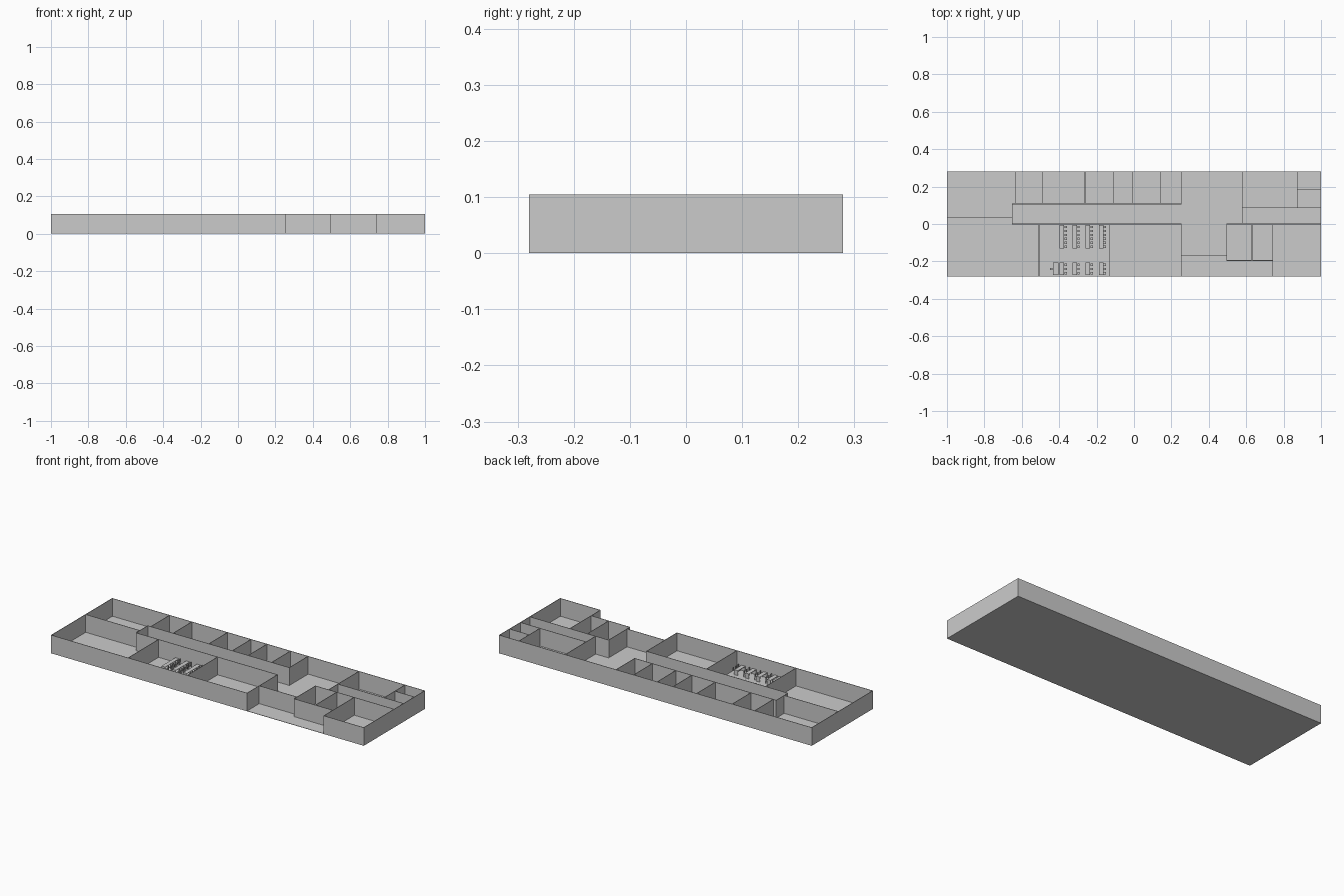
import bpy, bmesh
from mathutils import Matrix, Vector

if "Cube" in bpy.data.objects:
    bpy.data.objects.remove(bpy.data.objects["Cube"])

H = 0.105      # wall height
T = 0.003      # wall thickness
F = 0.002      # floor thickness


def add_box(bm, x0, x1, y0, y1, z0, z1):
    size = Vector((x1 - x0, y1 - y0, z1 - z0))
    mid = Vector((x0 + x1, y0 + y1, z0 + z1)) / 2
    bmesh.ops.create_cube(bm, size=1, matrix=Matrix.Translation(mid) @ Matrix.Diagonal((*size, 1)))


def make(name, boxes):
    bm = bmesh.new()
    for b in boxes:
        add_box(bm, *b)
    mesh = bpy.data.meshes.new(name)
    bm.to_mesh(mesh)
    bm.free()
    obj = bpy.data.objects.new(name, mesh)
    bpy.context.collection.objects.link(obj)
    return obj


def wall_x(x, y0, y1):
    # wall running along y, kept inside the outline
    c = max(-1 + T / 2, min(1 - T / 2, x))
    return (c - T / 2, c + T / 2, y0, y1, 0, H)


def wall_y(y, x0, x1):
    # wall running along x, kept inside the outline
    c = max(-0.28 + T / 2, min(0.28 - T / 2, y))
    return (x0, x1, c - T / 2, c + T / 2, 0, H)


# Floor slab
make("floor", [(-1, 1, -0.28, 0.28, 0, F)])

# Outer walls, open at the front entrance
make("outer_walls", [
    wall_x(-1, -0.28, 0.28), wall_x(1, -0.28, 0.28), wall_y(0.28, -1, 1),
    wall_y(-0.28, -1, 0.255), wall_y(-0.28, 0.743, 1)])

# Corridor walls and the small rooms along the back
make("back_room_walls",
     [wall_x(x, 0.107, 0.28) for x in (-0.633, -0.49, -0.262, -0.112, -0.01, 0.14, 0.253)]
     + [wall_y(0.107, -0.652, 0.255), wall_x(-0.652, 0, 0.107), wall_y(0.035, -1, -0.652)])

# Large rooms along the front
make("front_room_walls",
     [wall_y(0, -0.652, 0.255)] + [wall_x(x, -0.28, 0) for x in (-0.508, -0.13, 0.253)])

# Entrance and right-hand rooms
make("right_room_walls", [
    wall_y(-0.168, 0.253, 0.495), wall_y(0, 0.495, 1), wall_x(0.495, -0.195, 0),
    wall_y(-0.195, 0.495, 0.743), wall_x(0.631, -0.195, 0), wall_x(0.743, -0.28, 0),
    wall_x(0.578, 0, 0.28), wall_y(0.086, 0.578, 1),
    wall_x(0.873, 0.086, 0.28), wall_y(0.185, 0.873, 1)])


def desk(x0, x1, y0, y1):
    # top with two end panels
    return [(x0, x1, y0, y1, 0.029, 0.031),
            (x0, x1, y0, y0 + 0.002, F, 0.029), (x0, x1, y1 - 0.002, y1, F, 0.029)]


def chair(x, y, side):
    # seat, four legs and a backrest on the given x side
    r = 0.006
    parts = [(x - r, x + r, y - r, y + r, 0.018, 0.0195)]
    for sx in (-1, 1):
        for sy in (-1, 1):
            cx, cy = x + sx * 0.0052, y + sy * 0.0052
            parts.append((cx - 0.0008, cx + 0.0008, cy - 0.0008, cy + 0.0008, F, 0.018))
    bx = x + side * r
    parts.append((bx - 0.0008, bx + 0.0008, y - r, y + r, 0.0195, 0.037))
    return parts


# Classroom rows: long desks at the back, short ones at the front
desks, chairs = [], []
for x in (-0.397, -0.328, -0.258, -0.188):
    for y0, y1, n in ((-0.132, -0.006, 6), (-0.274, -0.206, 3)):
        desks += desk(x, x + 0.024, y0, y1)
        step = (y1 - y0) / n
        for i in range(n):
            chairs += chair(x + 0.031, y0 + step * (i + 0.5), 1)
make("class_desks", desks)
make("class_chairs", chairs)

# Lead desk facing the rows
make("lead_desk", desk(-0.433, -0.405, -0.274, -0.206))
make("lead_chair", chair(-0.441, -0.24, -1))
